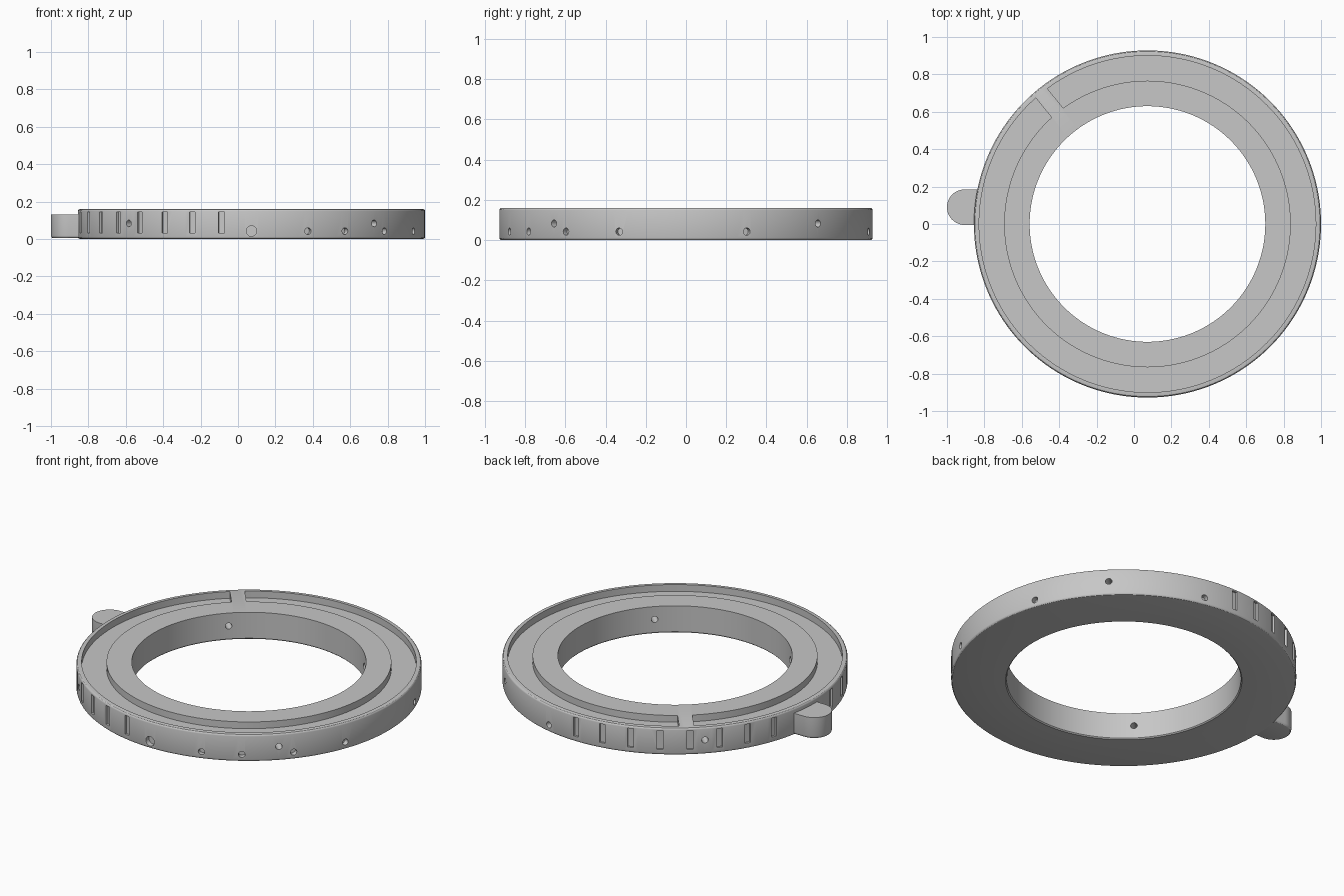
import bpy, bmesh, math
from mathutils import Matrix, Vector

if "Cube" in bpy.data.objects:
    bpy.data.objects.remove(bpy.data.objects["Cube"])

CX = 0.072          # ring axis
R_OUT, R_IN, H = 0.928, 0.63, 0.16
SEG = 160

grey = bpy.data.materials.new("light grey")
grey.diffuse_color = (0.57, 0.57, 0.57, 1)
grey.use_nodes = True
grey.node_tree.nodes["Principled BSDF"].inputs["Base Color"].default_value = grey.diffuse_color


def make_object(name, bm):
    bmesh.ops.recalc_face_normals(bm, faces=bm.faces)
    mesh = bpy.data.meshes.new(name)
    bm.to_mesh(mesh)
    bm.free()
    mesh.materials.append(grey)
    ob = bpy.data.objects.new(name, mesh)
    bpy.context.collection.objects.link(ob)
    return ob


def lathe(name, profile):
    """Revolve a closed (radius, z) profile around the ring axis."""
    bm = bmesh.new()
    loops = []
    for i in range(SEG):
        a = 2 * math.pi * i / SEG
        loops.append([bm.verts.new((CX + r * math.cos(a), r * math.sin(a), z))
                      for r, z in profile])
    n = len(profile)
    for i in range(SEG):
        p, q = loops[i], loops[(i + 1) % SEG]
        for j in range(n):
            k = (j + 1) % n
            bm.faces.new((p[j], q[j], q[k], p[k]))
    return make_object(name, bm)


def radial(angle, r, z):
    """Place something at an angle on the ring, local x pointing outward."""
    return (Matrix.Translation((CX, 0, 0)) @ Matrix.Rotation(math.radians(angle), 4, 'Z')
            @ Matrix.Translation((r, 0, z)))


def add_box(bm, angle, r, z, size):
    bmesh.ops.create_cube(bm, size=1, matrix=radial(angle, r, z) @ Matrix.Diagonal((*size, 1)))


def add_hole(bm, angle, r, z, radius, length):
    bmesh.ops.create_cone(bm, cap_ends=True, segments=20, radius1=radius, radius2=radius,
                          depth=length,
                          matrix=radial(angle, r, z) @ Matrix.Rotation(math.pi / 2, 4, 'Y'))


def cut(target, cutter):
    mod = target.modifiers.new("cut", 'BOOLEAN')
    mod.operation = 'DIFFERENCE'
    mod.solver = 'EXACT'
    mod.object = cutter
    bpy.context.view_layer.objects.active = target
    bpy.ops.object.modifier_apply(modifier=mod.name)
    bpy.data.objects.remove(cutter)


def smooth(ob):
    bpy.ops.object.select_all(action='DESELECT')
    ob.select_set(True)
    bpy.context.view_layer.objects.active = ob
    bpy.ops.object.shade_smooth_by_angle(angle=math.radians(30))


# Ring body with rounded outer edges and a small inner bottom chamfer
F = 0.012
profile = [(R_IN, H), (R_IN, 0.006), (R_IN + 0.006, 0)]
for i in range(4):
    t = math.radians(30 * i)
    profile.append((R_OUT - F + F * math.sin(t), F - F * math.cos(t)))
for i in range(4):
    t = math.radians(30 * i)
    profile.append((R_OUT - F + F * math.cos(t), H - F + F * math.sin(t)))
ring = lathe("ring_body", profile)

# Channel in the top, interrupted by one bridge
channel = lathe("channel_cutter", [(0.766, 0.12), (0.90, 0.12), (0.90, 0.2), (0.766, 0.2)])
bm = bmesh.new()
add_box(bm, 129, 0.83, 0.16, (0.3, 0.08, 0.2))
cut(channel, make_object("bridge_cutter", bm))
cut(ring, channel)

# Grip slots, through holes and blind holes in the outer wall
bm = bmesh.new()
for angle in list(range(90, 170, 10)) + list(range(190, 270, 10)):
    add_box(bm, angle, R_OUT + 0.02, 0.088, (0.064, 0.032, 0.112))
for angle in (45, 135, 225, 315):
    add_hole(bm, angle, 0.78, 0.083, 0.018, 0.5)
for angle in (-71, -57.4, -40, -21, 19, 78):
    add_hole(bm, angle, R_OUT, 0.042, 0.018, 0.06)
add_hole(bm, -90, R_OUT, 0.042, 0.028, 0.06)
cut(ring, make_object("wall_cutter", bm))
smooth(ring)

# Thumb tab: rounded end, straight sides running into the wall
KX, KY, KR, TOP, B = -0.905, 0.09, 0.095, 0.13, 0.014


def tab_outline(r, z):
    pts = [Vector((-0.835, KY + r, z))]
    for i in range(25):
        t = math.pi / 2 + math.pi * i / 24
        pts.append(Vector((KX + r * math.cos(t), KY + r * math.sin(t), z)))
    return pts + [Vector((-0.835, KY - r, z))]


bm = bmesh.new()
levels = [(KR - B + B * math.sin(math.radians(a)), 0.004 + B - B * math.cos(math.radians(a)))
          for a in (0, 30, 60, 90)] + [(KR, TOP)]
rows = [[bm.verts.new(p) for p in tab_outline(r, z)] for r, z in levels]
for lo, hi in zip(rows, rows[1:]):
    for j in range(len(lo)):
        k = (j + 1) % len(lo)
        bm.faces.new((lo[j], lo[k], hi[k], hi[j]))
bm.faces.new(rows[0])
bm.faces.new(rows[-1])
smooth(make_object("thumb_tab", bm))
